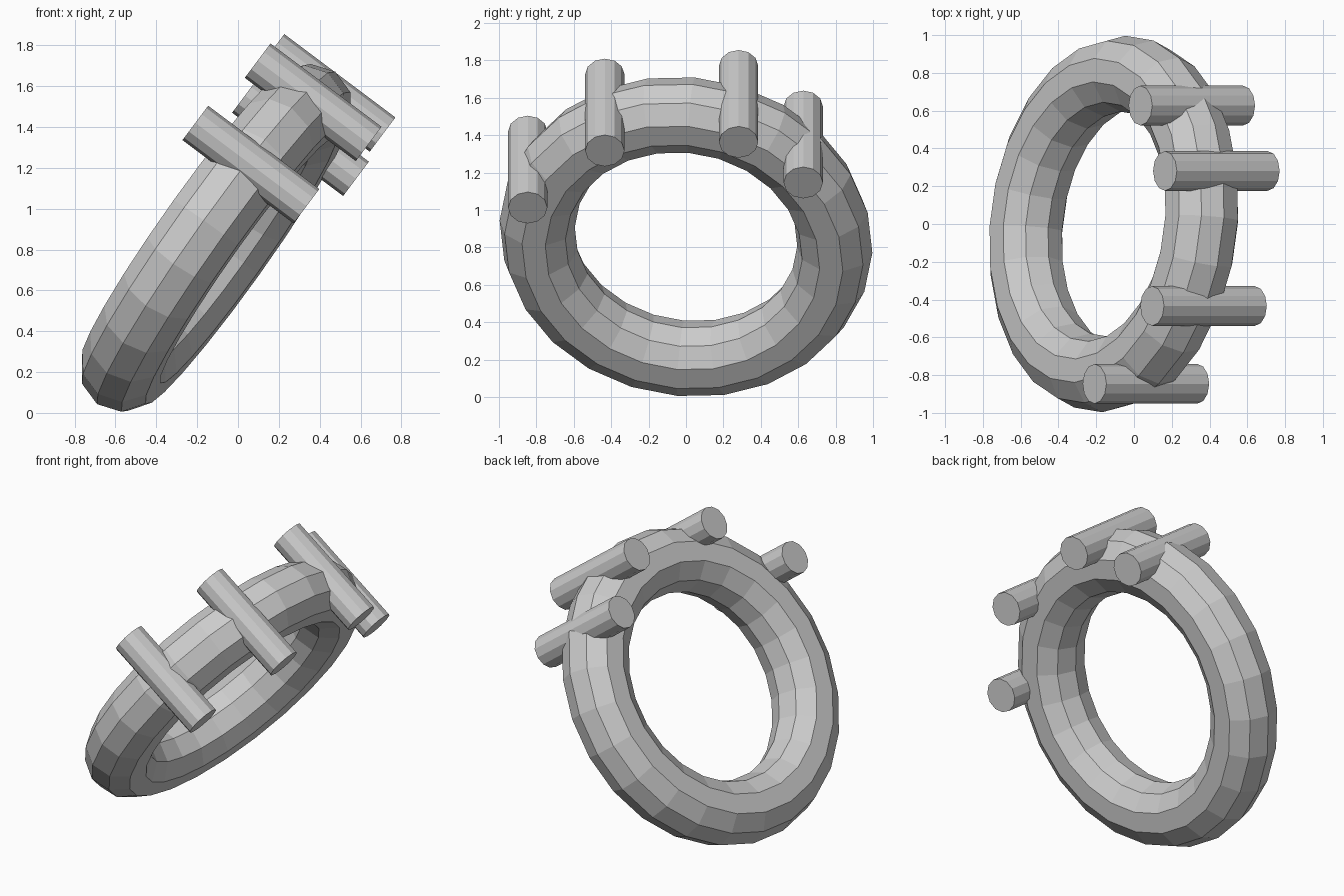
import bpy, bmesh, math
from mathutils import Vector, Matrix

if "Cube" in bpy.data.objects:
    bpy.data.objects.remove(bpy.data.objects["Cube"])

grey = bpy.data.materials.new("plain_grey")
grey.diffuse_color = (0.6, 0.6, 0.6, 1)
grey.use_nodes = True
grey.node_tree.nodes["Principled BSDF"].inputs["Base Color"].default_value = grey.diffuse_color


def add_object(name, bm):
    bmesh.ops.recalc_face_normals(bm, faces=bm.faces)
    mesh = bpy.data.meshes.new(name)
    bm.to_mesh(mesh)
    bm.free()
    mesh.materials.append(grey)
    obj = bpy.data.objects.new(name, mesh)
    bpy.context.collection.objects.link(obj)
    return obj


# Leaning ring: a low-poly torus in a tilted plane
R, r, SEG, SIDES = 0.80, 0.202, 24, 10
lean, twist = math.radians(54.6), math.radians(5.7)
up = Vector((math.cos(lean), 0, math.sin(lean)))
flat = Vector((math.sin(lean), 0, -math.cos(lean)))
side = Vector((0, math.cos(twist), 0)) + flat * math.sin(twist)
normal = up.cross(side).normalized()
centre = Vector((-0.107, 0, 0.857))

bm = bmesh.new()
loops = []
for i in range(SEG):
    a = math.tau * i / SEG + math.radians(2)
    out = up * math.cos(a) + side * math.sin(a)
    loop = []
    for j in range(SIDES):
        b = math.tau * j / SIDES
        loop.append(bm.verts.new(centre + out * (R + r * math.cos(b))
                                 + normal * r * math.sin(b)))
    loops.append(loop)
for i in range(SEG):
    p, q = loops[i], loops[(i + 1) % SEG]
    for j in range(SIDES):
        k = (j + 1) % SIDES
        bm.faces.new((p[j], q[j], q[k], p[k]))
add_object("ring", bm)

# Four parallel pegs crossing the upper rim
axis = Vector((0.8, 0, -0.6))
turn = Matrix((Vector((0.6, 0, 0.8)), Vector((0, 1, 0)), axis)).transposed()
# rows: local x, y, z axes of the peg
for n, spot in enumerate([(0.063, -0.846, 1.216), (0.368, -0.434, 1.521),
                          (0.436, 0.281, 1.567), (0.306, 0.627, 1.35)], 1):
    bm = bmesh.new()
    bmesh.ops.create_cone(bm, cap_ends=True, segments=12, radius1=0.105,
                          radius2=0.105, depth=0.68)
    bm.transform(Matrix.Translation(spot) @ turn.to_4x4())
    add_object(f"peg_{n}", bm)
